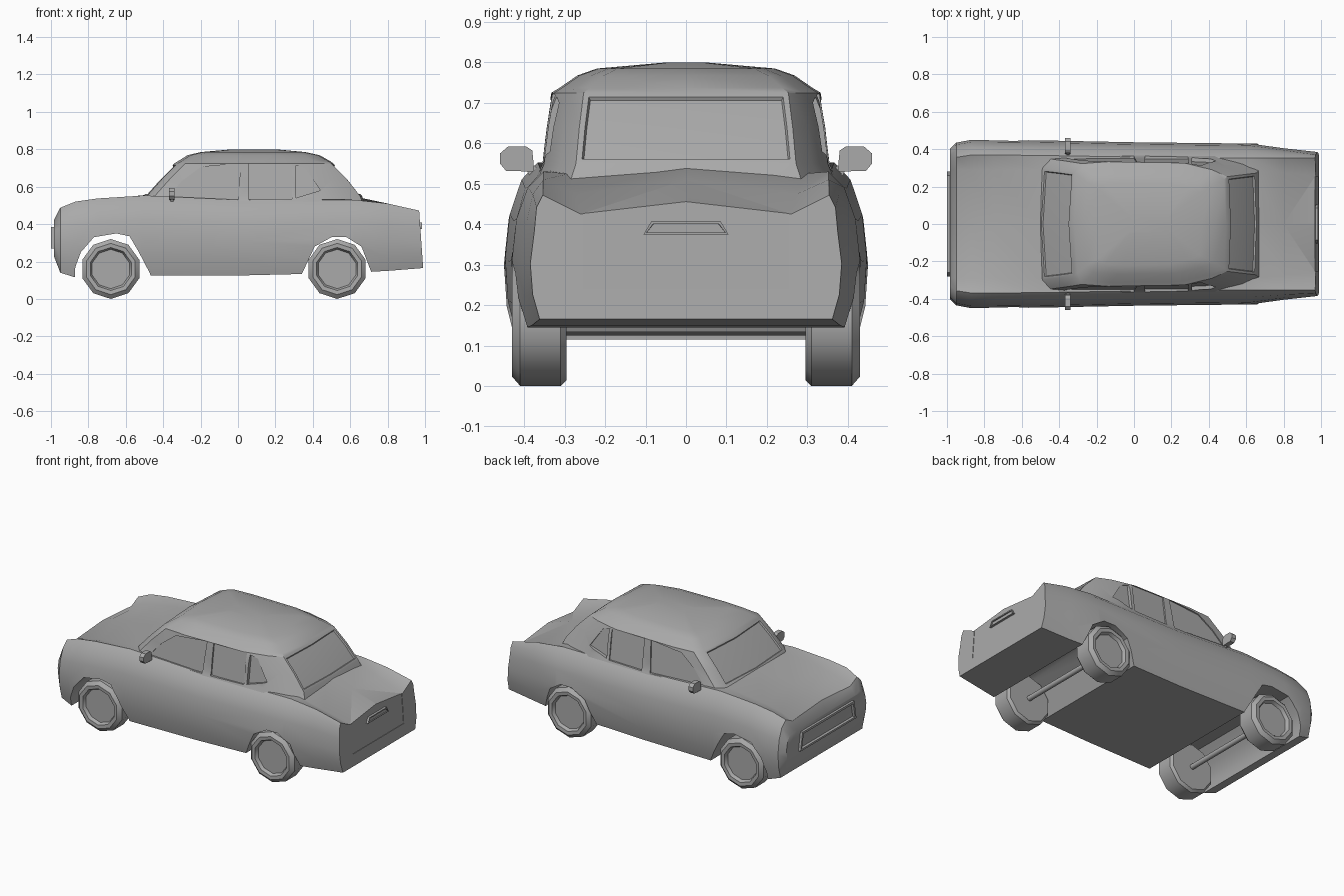
import bpy, bmesh, math
from mathutils import Vector

if "Cube" in bpy.data.objects:
    bpy.data.objects.remove(bpy.data.objects["Cube"])

grey = bpy.data.materials.new("body_grey")
grey.use_nodes = True
grey.diffuse_color = (0.4, 0.4, 0.4, 1)
grey.node_tree.nodes["Principled BSDF"].inputs["Base Color"].default_value = (0.4, 0.4, 0.4, 1)


def finish(name, bm, angle=32):
    """Turn a bmesh into a shaded object."""
    bmesh.ops.recalc_face_normals(bm, faces=bm.faces)
    mesh = bpy.data.meshes.new(name)
    bm.to_mesh(mesh)
    bm.free()
    mesh.materials.append(grey)
    obj = bpy.data.objects.new(name, mesh)
    bpy.context.collection.objects.link(obj)
    smooth(obj, angle)
    return obj


def smooth(obj, angle):
    bpy.ops.object.select_all(action='DESELECT')
    obj.select_set(True)
    bpy.context.view_layer.objects.active = obj
    bpy.ops.object.shade_smooth_by_angle(angle=math.radians(angle))


def loft(half_rings):
    """Skin half rings, each starting and ending on the y = 0 plane."""
    bm = bmesh.new()
    rings = []
    for half in half_rings:
        full = half + [(x, -y, z) for x, y, z in half[-2:0:-1]]
        rings.append([bm.verts.new(p) for p in full])
    n = len(rings[0])
    for a, b in zip(rings, rings[1:]):
        for i in range(n):
            j = (i + 1) % n
            bm.faces.new((a[i], a[j], b[j], b[i]))
    bm.faces.new(rings[0])
    bm.faces.new(rings[-1])
    bmesh.ops.recalc_face_normals(bm, faces=bm.faces)
    return bm


def prism(pts, offset):
    """Polygon swept along an offset."""
    bm = bmesh.new()
    a = [bm.verts.new(p) for p in pts]
    b = [bm.verts.new(Vector(p) + Vector(offset)) for p in pts]
    bm.faces.new(a)
    bm.faces.new(b)
    for i in range(len(a)):
        j = (i + 1) % len(a)
        bm.faces.new((a[i], a[j], b[j], b[i]))
    bmesh.ops.recalc_face_normals(bm, faces=bm.faces)
    return bm


def cut(obj, bm):
    tool = finish("cutter", bm)
    tool.hide_render = True
    mod = obj.modifiers.new("cut", 'BOOLEAN')
    mod.operation, mod.solver, mod.object = 'DIFFERENCE', 'EXACT', tool
    bpy.ops.object.select_all(action='DESELECT')
    bpy.context.view_layer.objects.active = obj
    bpy.ops.object.modifier_apply(modifier=mod.name)
    bpy.data.objects.remove(tool)


# Lower body: x, floor, half width, fender ridge, panel edge, panel centre
stations = [
    (-.985, .23, .40, .42, .405, .41), (-.95, .14, .435, .488, .455, .475),
    (-.87, .115, .45, .52, .49, .51), (-.75, .115, .45, .537, .515, .53),
    (-.5, .125, .447, .553, .545, .555), (0, .125, .437, .53, .54, .55),
    (.62, .14, .43, .53, .525, .548), (.8, .15, .405, .51, .475, .51),
    (.97, .165, .385, .472, .425, .455)]
shape = [(0, .94), (.2, .985), (.45, 1), (.7, .975), (.9, .91)]
rings = []
for x, floor, w, ridge, edge, mid in stations:
    tail = max(0, (x - .62) / .35)
    peak = .82 + .1 * tail
    side = [(w * (f + .05 * tail * (h > .8)), floor + h * (ridge - floor)) for h, f in shape]
    half = [(0, floor)] + side + [(w * peak, ridge), (.29 - .03 * tail, edge), (0, mid)]
    lean = .07 if x > .9 else 0
    rings.append([(x + lean * (.45 - z), y, z) for y, z in half])
body = finish("lower_body", loft(rings))

# Wheel arches run right through the body
arches = [
    [(-.875, 0), (-.87, .17), (-.84, .25), (-.77, .33), (-.65, .35), (-.58, .335), (-.53, .25),
     (-.47, .135), (-.44, 0)],
    [(.31, 0), (.34, .13), (.41, .28), (.5, .33), (.58, .33), (.66, .28), (.71, .15), (.72, 0)]]
for arch in arches:
    cut(body, prism([(x, -.6, z) for x, z in arch], (0, 1.2, 0)))
# Recessed boot panel between the fins
cut(body, prism([(.982, y, .24) for y in (-.255, .255)] +
                [(.957, y, .6) for y in (.255, -.255)], (.1, 0, 0)))
smooth(body, 32)

# Cabin: height, front, rear, half width
levels = [(.45, -.57, .7, .4), (.55, -.505, .663, .358), (.64, -.425, .592, .347),
          (.725, -.34, .508, .333), (.737, -.32, .492, .313), (.768, -.27, .437, .268),
          (.785, -.2, .36, .22), (.8, -.03, .2, .05)]
rings = []
for z, f, r, w in levels:
    k = min(1, w / .3)
    plan = [(f, 0), (f + .018 * k, .83), (f + .06 * k, .97), (f + .2 * k, 1), (r - .24 * k, .98),
            (r - .09 * k, .87), (r - .01, .76), (r, 0)]
    rings.append([(x, y * w, z) for x, y in plan])
bm = loft(rings)
# Windscreen and rear window sink in
for sign in (-1, 1):
    glass = [fc for fc in bm.faces if .55 < fc.calc_center_median().z < .75
             and fc.normal.x * sign > .6 and abs(fc.calc_center_median().y) < .2]
    bmesh.ops.inset_region(bm, faces=glass, thickness=.014, use_even_offset=True)
    bmesh.ops.inset_region(bm, faces=glass, thickness=.004, depth=-.009, use_even_offset=True)
cabin = finish("cabin", bm)

# Side windows: outline and depth of each recess
windows = [
    ([(-.37, .55), (-.3, .63), (-.2, .705), (.015, .725), (.0, .53), (-.36, .53)], .01),
    ([(.06, .53), (.06, .725), (.29, .72), (.29, .535)], .012),
    ([(.31, .54), (.31, .715), (.36, .7), (.44, .58)], .026)]
for outline, depth in windows:
    for s in (-1, 1):
        pts = [(x, s * (.358 - .14 * (z - .55) - depth), z) for x, z in outline]
        cut(cabin, prism(pts, (0, s * .2, 0)))
smooth(cabin, 32)

# Grille: framed opening on the nose
bm = prism([(-1, -.28, .27), (-1, .28, .27), (-1, .26, .385), (-1, -.26, .385)], (.04, 0, 0))
front = [min(bm.faces, key=lambda fc: fc.calc_center_median().x)]
bmesh.ops.inset_region(bm, faces=front, thickness=.018)
bmesh.ops.inset_region(bm, faces=front, thickness=.004, depth=-.018)
finish("grille", bm)

# Boot handle
bm = prism([(.96, -.105, .375), (.96, .105, .375), (.96, .085, .408), (.96, -.085, .408)], (.025, 0, 0))
back = [max(bm.faces, key=lambda fc: fc.calc_center_median().x)]
bmesh.ops.inset_region(bm, faces=back, thickness=.008)
bmesh.ops.inset_region(bm, faces=back, thickness=.001, depth=-.006)
finish("boot_handle", bm)

# Wheels: ten-sided lathe, radius and distance from the centre line
tyre = [(0, .408), (.105, .408), (.115, .428), (.137, .43), (.16, .41), (.16, .31), (.145, .295), (0, .295)]
for end, cx in (("front", -.68), ("rear", .53)):
    for name, s in (("left", 1), ("right", -1)):
        bm = bmesh.new()
        vs = [bm.verts.new((cx, s * y, .16 + r)) for r, y in tyre]
        edges = [bm.edges.new(p) for p in zip(vs, vs[1:])]
        bmesh.ops.spin(bm, geom=vs + edges, cent=(cx, 0, .16), axis=(0, 1, 0),
                       angle=math.tau, steps=10, use_duplicate=False)
        bmesh.ops.remove_doubles(bm, verts=bm.verts, dist=.0005)
        finish(f"{end}_{name}_wheel", bm, 40)
    bpy.ops.mesh.primitive_cylinder_add(vertices=8, radius=.016, depth=.62,
                                        location=(cx, 0, .16), rotation=(math.pi / 2, 0, 0))
    axle = bpy.context.object
    axle.name = f"{end}_axle"
    axle.data.materials.append(grey)
    smooth(axle, 50)

# Door mirrors: head and stalk
head = [(.375, .53), (.38, .582), (.395, .592), (.44, .592), (.46, .575), (.46, .55), (.445, .532)]
stalk = [(.35, .49), (.35, .52), (.375, .545), (.4, .545), (.38, .505)]
for name, s in (("left", 1), ("right", -1)):
    finish(f"{name}_mirror", prism([(-.37, s * y, z) for y, z in head], (.03, 0, 0)))
    finish(f"{name}_mirror_stalk", prism([(-.36, s * y, z) for y, z in stalk], (.014, 0, 0)))
